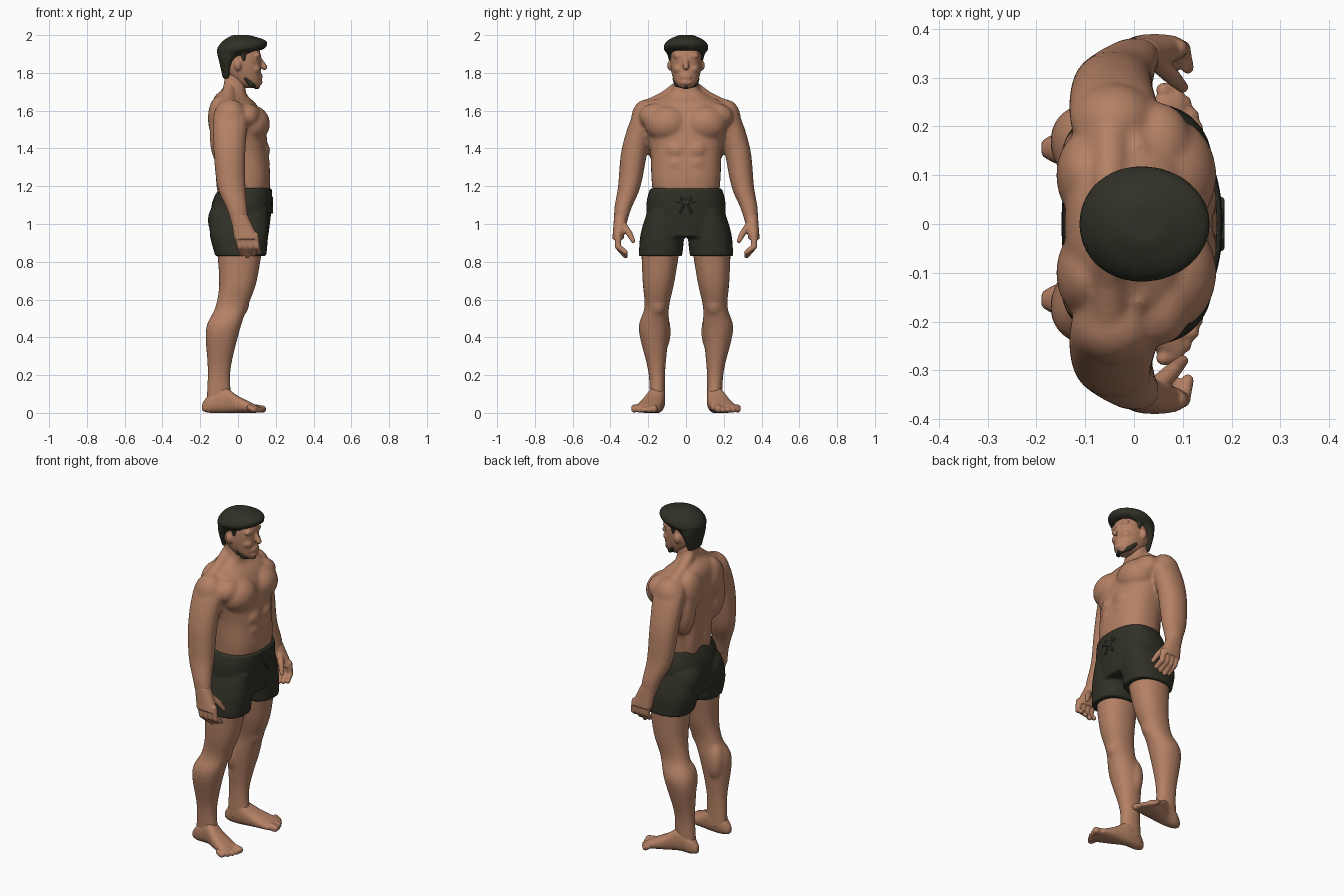
import bpy, bmesh, math
from mathutils import Matrix, Vector

cube = bpy.data.objects.get("Cube")
if cube:
    bpy.data.objects.remove(cube)


def material(name, colour):
    mat = bpy.data.materials.new(name)
    mat.use_nodes = True
    mat.diffuse_color = (*colour, 1)
    shader = mat.node_tree.nodes["Principled BSDF"]
    shader.inputs["Base Color"].default_value = (*colour, 1)
    return mat


skin = material("warm skin", (.46, .22, .13))
dark = material("dark charcoal", (.03, .03, .02))


def spline(before, start, end, after, t):
    """Smooth curve from start to end that respects its neighbours."""
    bend = 2 * before - 5 * start + 4 * end - after
    twist = 3 * (start - end) + after - before
    return start + t * (end - before + t * (bend + t * twist)) / 2


def refine(rings, steps):
    """Add smoothly interpolated sections between the given ones."""
    last = len(rings) - 1
    for i in range(last):
        near = [rings[max(0, min(last, i + k))] for k in (-1, 0, 1, 2)]
        for step in range(steps):
            yield [spline(*values, step / steps) for values in zip(*near)]
    yield rings[last]


def rounded(low, high, wave, power):
    """Position across a superellipse for a sine or cosine value."""
    reach = math.copysign(abs(wave) ** (2 / power), wave)
    return (low + high) / 2 + (high - low) / 2 * reach


def loft(bm, rings, side=1, along_x=False, power=2.4, count=32, steps=6):
    """Skin rounded sections given as (position, low, high, low, high)."""
    loops = []
    for position, a_low, a_high, b_low, b_high in refine(rings, steps):
        loop = []
        for k in range(count):
            angle = math.tau * k / count
            a = rounded(a_low, a_high, math.cos(angle), power)
            b = rounded(b_low, b_high, math.sin(angle), power)
            x, y, z = (position, a, b) if along_x else (a, b, position)
            loop.append(bm.verts.new((x, y * side, z)))
        loops.append(loop)
    for low, high in zip(loops, loops[1:]):
        for k in range(count):
            bm.faces.new((low[k - 1], low[k], high[k], high[k - 1]))
    bm.faces.new(loops[0][::-1])
    bm.faces.new(loops[-1])


def centred(rows):
    """Sections (z, back, front, half width) that straddle the middle."""
    return [(z, back, front, -half, half) for z, back, front, half in rows]


def blob(bm, centre, radii, side=1):
    x, y, z = centre
    place = Matrix.Translation((x, y * side, z)) @ Matrix.Diagonal((*radii, 1))
    bmesh.ops.create_uvsphere(bm, u_segments=20, v_segments=12, radius=1, matrix=place)


def tube(bm, points, start, end, side=1):
    """Rounded chain through points, tapering from start to end radius."""
    spots = [Vector((x, y * side, z)) for x, y, z in points]
    sizes = [start + (end - start) * i / (len(spots) - 1) for i in range(len(spots))]
    for spot, size in zip(spots, sizes):
        blob(bm, spot, (size, size, size))
    for a, b, wide, narrow in zip(spots, spots[1:], sizes, sizes[1:]):
        turn = (b - a).to_track_quat("Z", "Y").to_matrix().to_4x4()
        bmesh.ops.create_cone(bm, cap_ends=True, segments=16, radius1=wide, radius2=narrow,
                              depth=(b - a).length,
                              matrix=Matrix.Translation((a + b) / 2) @ turn)


def finish(name, bm, mat, voxel, smoothing):
    """Fuse the overlapping masses into one smooth surface."""
    bmesh.ops.recalc_face_normals(bm, faces=bm.faces)
    mesh = bpy.data.meshes.new(name)
    bm.to_mesh(mesh)
    bm.free()
    obj = bpy.data.objects.new(name, mesh)
    bpy.context.collection.objects.link(obj)
    fuse = obj.modifiers.new("Fuse", "REMESH")
    fuse.mode, fuse.voxel_size = "VOXEL", voxel
    relax = obj.modifiers.new("Relax", "SMOOTH")
    relax.factor, relax.iterations = .5, smoothing
    graph = bpy.context.evaluated_depsgraph_get()
    fused = bpy.data.meshes.new_from_object(obj.evaluated_get(graph))
    obj.modifiers.clear()
    obj.data = fused
    fused.materials.clear()
    fused.materials.append(mat)
    fused.polygons.foreach_set("use_smooth", [True] * len(fused.polygons))


sides = {"left": 1, "right": -1}

# Muscle masses on one side, as centre and radii; the figure looks along +x
muscles = {
    "chest": ((.07, .1, 1.53), (.1, .12, .1)),
    "outer chest": ((.05, .16, 1.57), (.07, .09, .07)),
    "shoulder": ((-.04, .21, 1.56), (.09, .08, .1)),
    "side of back": ((-.08, .14, 1.46), (.07, .07, .16)),
    "shoulder blade": ((-.1, .1, 1.56), (.06, .09, .12)),
    "lower back": ((-.07, .06, 1.3), (.05, .06, .22)),
    "kneecap": ((.01, .15, .58), (.05, .05, .07)),
    "inner calf": ((-.11, .13, .43), (.05, .05, .11)),
}

# Torso and neck
body = bmesh.new()
loft(body, centred([
    (1, -.12, .13, .15), (1.2, -.1, .17, .18), (1.38, -.12, .16, .19),
    (1.54, -.14, .14, .22), (1.63, -.14, .1, .2), (1.68, -.12, .05, .12),
    (1.72, -.08, .04, .07), (1.8, -.07, .04, .06)]))

for side in sides.values():
    for centre, radii in muscles.values():
        blob(body, centre, radii, side)
    for row in range(3):
        blob(body, (.13, .05, 1.25 + row * .07), (.04, .06, .05), side)
    neck_slope = [(-.05, .04, 1.73), (-.05, .11, 1.67), (-.05, .2, 1.62)]
    tube(body, neck_slope, .03, .04, side)
    collarbone = [(.05, .02, 1.64), (.01, .16, 1.65)]
    tube(body, collarbone, .015, .015, side)

    # Arm, from shoulder to wrist
    loft(body, [
        (1.65, -.09, .01, .13, .21), (1.58, -.13, .05, .15, .28),
        (1.4, -.13, .04, .2, .34), (1.2, -.11, .04, .24, .36),
        (1.08, -.06, .05, .29, .38), (.98, -.03, .06, .32, .38)], side, power=2.1)

    # Leg, from hip to ankle
    loft(body, [
        (.95, -.12, .14, .02, .24), (.7, -.1, .1, .06, .23),
        (.56, -.12, .05, .09, .22), (.44, -.17, .01, .09, .25),
        (.22, -.16, -.04, .11, .2), (.04, -.17, -.03, .11, .19)], side, power=2.2)
finish("body", body, skin, .008, 14)

for label, side in sides.items():
    # Palm, four curled fingers and thumb
    hand = bmesh.new()
    loft(hand, [(1.05, -.04, .05, .31, .38), (.92, -.02, .11, .33, .39)], side)
    for i in range(4):
        x, tip = i * .03, .83 + abs(i - 1) * .01
        tube(hand, [(x, .36, .94), (x + .01, .36, .88), (x + .02, .32, tip)], .019, .013, side)
    tube(hand, [(.04, .34, 1), (.08, .3, .95), (.1, .28, .91)], .022, .012, side)
    finish(label + "_hand", hand, skin, .005, 4)

    # Foot, from heel to ball, with splayed toes
    foot = bmesh.new()
    loft(foot, [(-.19, .14, .17, .01, .05), (-.15, .12, .19, 0, .1), (-.08, .11, .2, 0, .14),
                (0, .12, .24, 0, .09), (.1, .14, .28, 0, .04)], side, along_x=True)
    for i in range(5):
        y, tip, size = .17 + i * .026, .13 - i * i * .003, .016
        if i == 0:
            size = .02
        tube(foot, [(.06, y, .03), (tip, y, size)], size, size, side)
    finish(label + "_foot", foot, skin, .006, 5)

# Features on each side of the face
features = {
    "brow": ((.1, .03, 1.89), (.02, .04, .02)),
    "cheek": ((.08, .04, 1.82), (.04, .03, .03)),
    "ear": ((0, .08, 1.84), (.02, .02, .03)),
}

# Head with nose, lips and chin
head = bmesh.new()
loft(head, centred([
    (1.72, .03, .11, .03), (1.75, -.02, .12, .06), (1.82, -.08, .12, .08),
    (1.9, -.09, .12, .08), (1.97, -.05, .09, .06)]))
tube(head, [(.11, 0, 1.88), (.14, 0, 1.83)], .012, .016)
blob(head, (.12, 0, 1.78), (.01, .03, .02))
blob(head, (.1, 0, 1.75), (.03, .04, .02))
for side in sides.values():
    for centre, radii in features.values():
        blob(head, centre, radii, side)
finish("head", head, skin, .005, 7)

# Swept hair with a raised fringe and sideburns
hair = bmesh.new()
loft(hair, centred([
    (1.77, -.08, -.04, .06), (1.86, -.1, -.01, .09), (1.9, -.11, .05, .1),
    (1.93, -.11, .14, .12), (1.97, -.08, .15, .1), (2, -.03, .06, .04)]), power=2, steps=3)
tube(hair, [(.02, -.05, 1.96), (.1, -.04, 1.95), (.12, .03, 1.95)], .03, .03)
for side in sides.values():
    tube(hair, [(.07, .08, 1.93), (.03, .08, 1.91), (.03, .08, 1.87)], .02, .01, side)
finish("hair", hair, dark, .008, 3)

# Beard along the jaw
beard = bmesh.new()
for side in sides.values():
    tube(beard, [(.04, .06, 1.77), (.07, .05, 1.74), (.1, 0, 1.73)], .012, .017, side)
finish("beard", beard, dark, .005, 3)

# Shorts with seat, two loose legs and a soft fold
shorts = bmesh.new()
loft(shorts, centred([
    (1.19, -.1, .18, .19), (1.1, -.14, .18, .21), (.93, -.15, .16, .2)]))
for side in sides.values():
    loft(shorts, [(1.08, -.14, .16, .02, .2), (.95, -.15, .16, .01, .24),
                  (.83, -.12, .15, .02, .25)], side)
    blob(shorts, (-.08, .1, 1.02), (.08, .1, .1), side)
    tube(shorts, [(.15, .04, .98), (.14, .12, 1), (.1, .19, 1.03)], .015, .015, side)
finish("shorts", shorts, dark, .008, 6)

# Drawstring bow
bow = bmesh.new()
for side in sides.values():
    tube(bow, [(.18, 0, 1.12), (.18, .03, 1.14), (.18, .05, 1.12), (.18, 0, 1.11)],
         .006, .006, side)
    tube(bow, [(.18, 0, 1.12), (.18, .03, 1.06)], .006, .006, side)
finish("drawstring", bow, dark, .004, 1)
